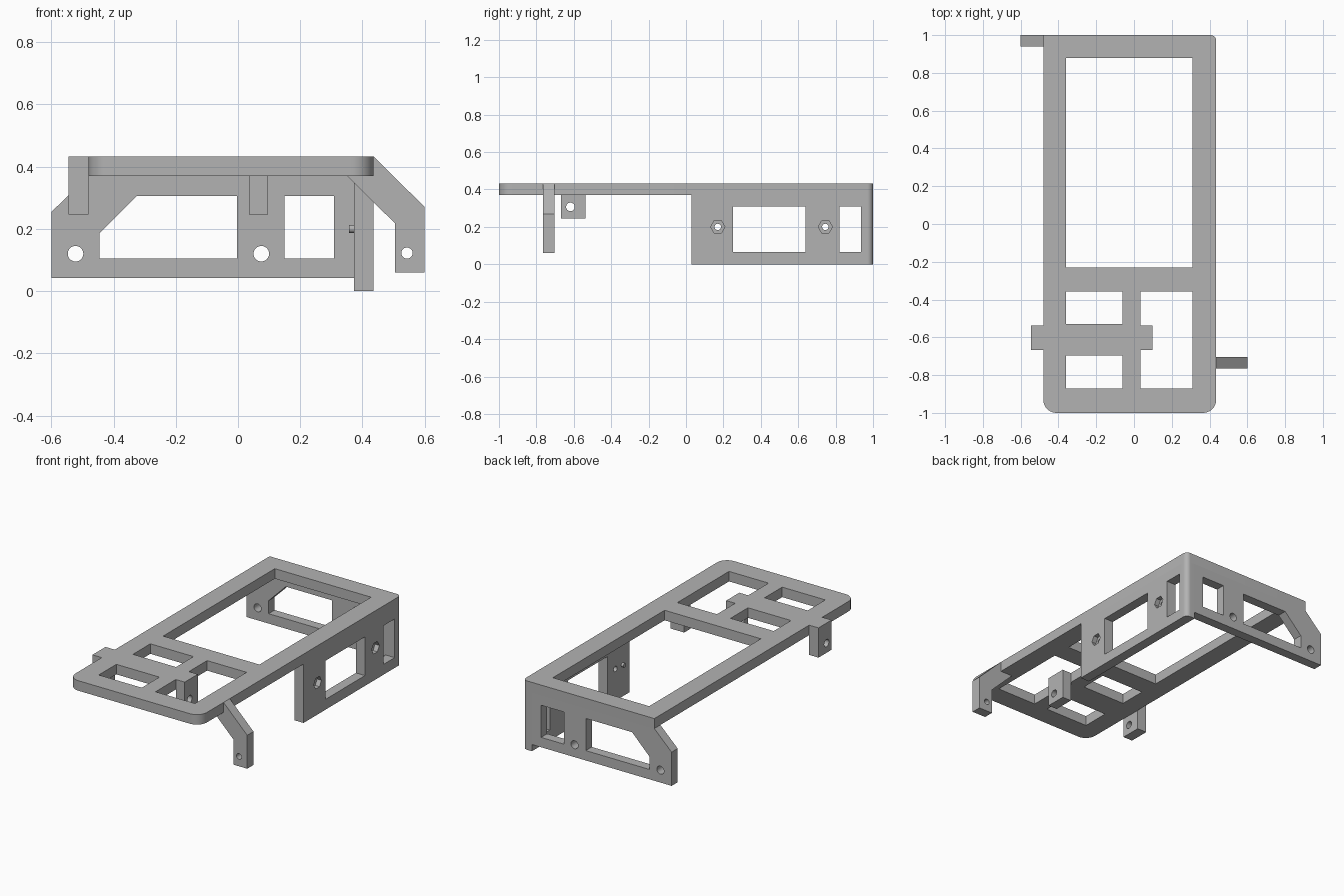
import bpy, bmesh, math

if "Cube" in bpy.data.objects:
    bpy.data.objects.remove(bpy.data.objects["Cube"])

grey = bpy.data.materials.new("light grey plastic")
grey.diffuse_color = (0.45, 0.45, 0.45, 1)
grey.use_nodes = True
grey.node_tree.nodes["Principled BSDF"].inputs["Base Color"].default_value = grey.diffuse_color

# panel directions: which axes (u, v, thickness) map to
AXES = {"x": (1, 2, 0), "y": (0, 2, 1), "z": (0, 1, 2)}


def rect(u0, u1, v0, v1):
    return [(u0, v0), (u1, v0), (u1, v1), (u0, v1)]


def ring(u, v, r, n=32):
    return [(u + r * math.cos(2 * math.pi * i / n), v + r * math.sin(2 * math.pi * i / n))
            for i in range(n)]


def arc(u, v, r, start):
    """Quarter round corner, counter-clockwise from the start angle."""
    return [(u + r * math.cos(math.radians(start + 9 * i)),
             v + r * math.sin(math.radians(start + 9 * i))) for i in range(11)]


def panel(name, axis, lo, hi, outline, holes=()):
    """Extrude a flat outline with cut-out holes between lo and hi on an axis."""
    cu = bpy.data.curves.new(name, "CURVE")
    cu.dimensions = "2D"
    cu.fill_mode = "BOTH"
    cu.extrude = (hi - lo) / 2
    for loop in [outline, *holes]:
        sp = cu.splines.new("POLY")
        sp.points.add(len(loop) - 1)
        for p, (u, v) in zip(sp.points, loop):
            p.co = (u, v, 0, 1)
        sp.use_cyclic_u = True
    tmp = bpy.data.objects.new(name + "_curve", cu)
    bpy.context.collection.objects.link(tmp)
    deps = bpy.context.evaluated_depsgraph_get()
    me = bpy.data.meshes.new_from_object(tmp.evaluated_get(deps))
    bpy.data.objects.remove(tmp)

    bm = bmesh.new()
    bm.from_mesh(me)
    a, b, c = AXES[axis]
    for vert in bm.verts:
        co = vert.co.copy()
        vert.co[a], vert.co[b], vert.co[c] = co.x, co.y, co.z + (lo + hi) / 2
    bmesh.ops.remove_doubles(bm, verts=bm.verts, dist=1e-5)
    bmesh.ops.recalc_face_normals(bm, faces=bm.faces)
    bm.to_mesh(me)
    bm.free()
    me.materials.clear()
    me.materials.append(grey)
    ob = bpy.data.objects.new(name, me)
    bpy.context.collection.objects.link(ob)
    return ob


L, R = -0.48, 0.435          # plate sides
Z0, Z1 = 0.37, 0.433         # plate bottom and top
WALL = 0.372                 # inner face of the side wall

# top frame: square back-left corner, the others rounded
panel("top_frame", "z", Z0, Z1,
      [(L, 1)] + arc(L + 0.07, -0.93, 0.07, 180) + arc(R - 0.07, -0.93, 0.07, 270)
      + arc(R - 0.03, 0.97, 0.03, 0),
      [rect(-0.36, 0.31, -0.23, 0.88),
       rect(-0.36, -0.06, -0.53, -0.357),
       rect(-0.36, -0.06, -0.87, -0.695),
       rect(0.035, 0.31, -0.87, -0.357)])

# two hanging tabs on the cross bar
for name, x0, x1 in (("left_tab", -0.545, L), ("inner_tab", 0.035, 0.097)):
    panel(name, "x", x0, x1, rect(-0.668, -0.538, 0.246, Z1), [ring(-0.618, 0.307, 0.023)])

# bent arm on the right
panel("right_arm", "y", -0.765, -0.703,
      [(0.35, Z0), (0.505, 0.217), (0.505, 0.06), (0.6, 0.06), (0.6, 0.27), (R, Z1), (R, Z0)],
      [ring(0.543, 0.122, 0.018)])

# right wall: outer layer with hexagon nut pockets, inner layer with round holes
nuts = (0.17, 0.745)
windows = [rect(0.25, 0.64, 0.065, 0.308), rect(0.822, 0.935, 0.065, 0.308)]
side = rect(0.03, 0.94, 0, Z0)
panel("right_wall_outer", "x", 0.405, R, side, windows + [ring(y, 0.2, 0.038, 6) for y in nuts])
panel("right_wall_inner", "x", WALL, 0.405, side, windows + [ring(y, 0.2, 0.017) for y in nuts])

# small locating pins inside the right wall
for i, y in enumerate(nuts):
    panel(f"wall_pin_{i + 1}", "x", 0.356, WALL, ring(y - 0.07, 0.2, 0.013, 20))

# rounded corner post
panel("corner_post", "z", 0, Z0,
      [(WALL, 0.94), (R, 0.94)] + arc(R - 0.03, 0.97, 0.03, 0) + [(WALL, 1)])

# back wall with a chamfered ear, and a top corner that meets the frame
panel("back_wall", "y", 0.94, 1,
      [(-0.6, 0.042), (WALL, 0.042), (WALL, Z0), (L, Z0), (-0.6, 0.254)],
      [[(-0.445, 0.104), (-0.003, 0.104), (-0.003, 0.306), (-0.325, 0.306), (-0.445, 0.186)],
       rect(0.15, 0.308, 0.104, 0.306),
       ring(-0.522, 0.12, 0.025), ring(0.075, 0.12, 0.025)])

# smooth the rounds, keep the edges crisp
for ob in bpy.context.collection.objects:
    ob.select_set(True)
    bpy.context.view_layer.objects.active = ob
bpy.ops.object.shade_smooth_by_angle(angle=math.radians(30))
